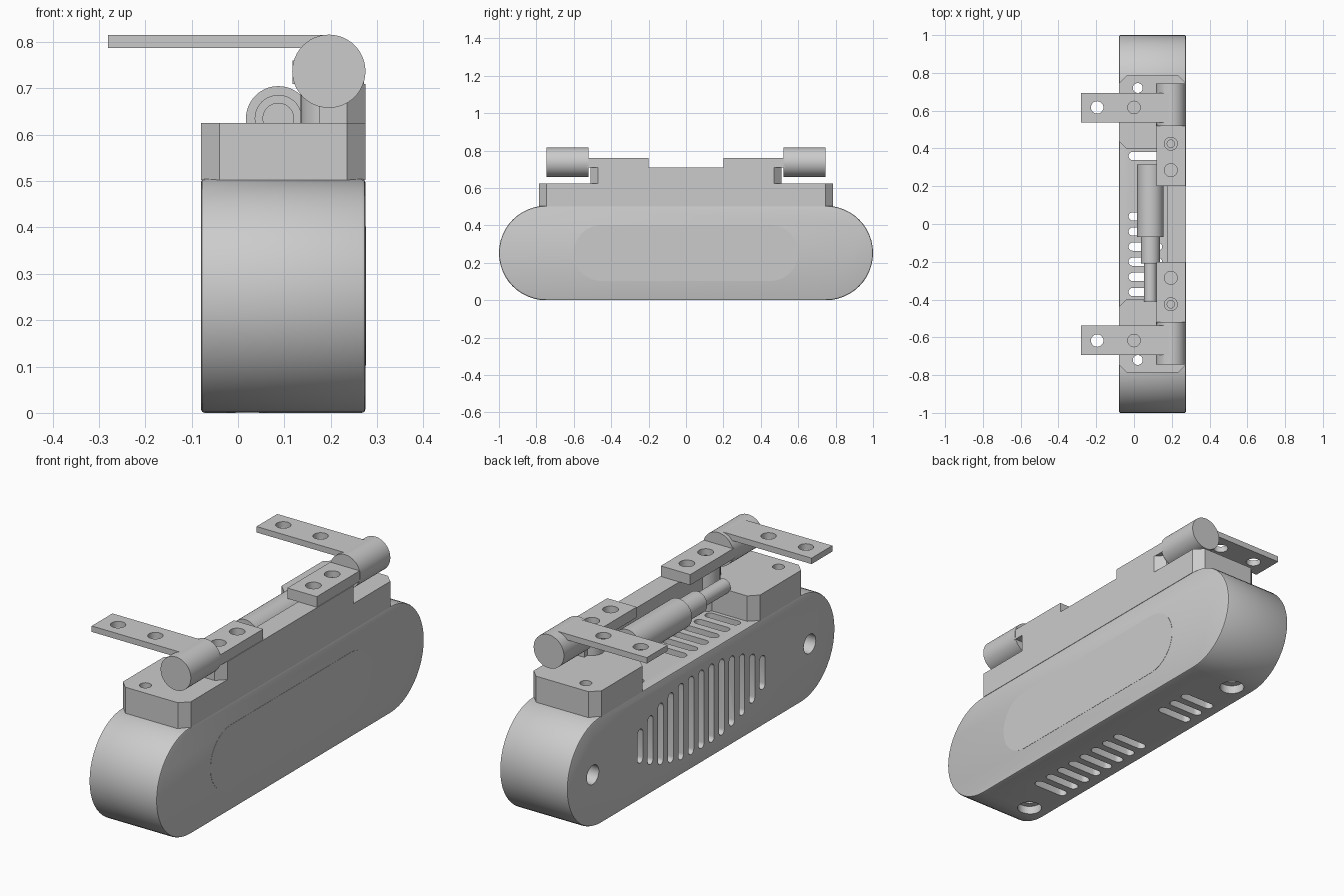
import bpy, bmesh, math
from mathutils import Vector

cube = bpy.data.objects.get("Cube")
if cube:
    bpy.data.objects.remove(cube, do_unlink=True)

grey = bpy.data.materials.new("plain grey")
grey.use_nodes = True
COLOR = (0.6, 0.6, 0.6, 1)
grey.diffuse_color = COLOR
grey.node_tree.nodes["Principled BSDF"].inputs["Base Color"].default_value = COLOR


def place(axis, u, v, w):
    return {"x": (w, u, v), "y": (u, w, v), "z": (u, v, w)}[axis]


def add_prism(bm, axis, pts, lo, hi):
    """Extrude a closed outline along an axis."""
    bottom = [bm.verts.new(place(axis, u, v, lo)) for u, v in pts]
    top = [bm.verts.new(place(axis, u, v, hi)) for u, v in pts]
    bm.faces.new(bottom[::-1])
    bm.faces.new(top)
    for i in range(len(pts)):
        j = (i + 1) % len(pts)
        bm.faces.new((bottom[i], bottom[j], top[j], top[i]))


def stadium(cu, cv, half, r, n=12, upright=False):
    """Rounded slot outline; half is the distance from centre to arc centre."""
    pts = []
    for side, start in ((1, -math.pi / 2), (-1, math.pi / 2)):
        for i in range(n + 1):
            a = start + math.pi * i / n
            p = (side * half + r * math.cos(a), r * math.sin(a))
            pts.append((cu - p[1], cv + p[0]) if upright else (cu + p[0], cv + p[1]))
    return pts


def circle(cu, cv, r, n=32):
    return [(cu + r * math.cos(2 * math.pi * i / n),
             cv + r * math.sin(2 * math.pi * i / n)) for i in range(n)]


def rect(u0, u1, v0, v1):
    return [(u0, v0), (u1, v0), (u1, v1), (u0, v1)]


def build(name, prisms):
    bm = bmesh.new()
    for p in prisms:
        add_prism(bm, *p)
    bmesh.ops.recalc_face_normals(bm, faces=bm.faces)
    mesh = bpy.data.meshes.new(name)
    bm.to_mesh(mesh)
    bm.free()
    mesh.materials.append(grey)
    ob = bpy.data.objects.new(name, mesh)
    bpy.context.collection.objects.link(ob)
    return ob


def select(ob):
    bpy.ops.object.select_all(action="DESELECT")
    ob.select_set(True)
    bpy.context.view_layer.objects.active = ob


def apply(ob, mod):
    select(ob)
    bpy.ops.object.modifier_apply(modifier=mod.name)


def cut(ob, prisms):
    cutter = build("cutter", prisms)
    cutter.hide_render = True
    mod = ob.modifiers.new("cut", "BOOLEAN")
    mod.operation, mod.solver, mod.object = "DIFFERENCE", "EXACT", cutter
    apply(ob, mod)
    bpy.data.objects.remove(cutter, do_unlink=True)


def bevel(ob, width):
    mod = ob.modifiers.new("bevel", "BEVEL")
    mod.width, mod.segments, mod.limit_method = width, 2, "ANGLE"
    mod.angle_limit = math.radians(40)
    apply(ob, mod)


def smooth(ob):
    select(ob)
    bpy.ops.object.shade_smooth_by_angle(angle=math.radians(30))


X0, X1 = -0.08, 0.275
BODY_TOP, PLATE_TOP, WALL_TOP = 0.505, 0.625, 0.71
R = BODY_TOP / 2

# Housing with rounded ends
body = build("housing", [("x", stadium(0, R, 1 - R, R, 24), X0, X1)])
bevel(body, 0.008)

# Vent slots through top and bottom, upright slots on the side, screw recesses
vents = [("z", stadium(0.06, -0.52 + 0.08 * k, 0.067, 0.022, 8), -0.1, 0.6)
         for k in range(14) if k not in (8, 9, 10)]
heights = (0.37, 0.37, 0.36, 0.33, 0.29, 0.23, 0.16)
side_slots = [("x", stadium(0.076 * k, R, heights[abs(k)] / 2 - 0.02, 0.02, 8, True),
               X0 - 0.1, X0 + 0.045) for k in range(-6, 7)]
recesses = []
for s in (-1, 1):
    recesses += [("x", circle(s * 0.81, R, 0.045), X0 - 0.1, X0 + 0.08),
                 ("z", circle(0.02, s * 0.72, 0.055), -0.1, 0.04)]
cut(body, vents + side_slots + recesses)
through = [("z", circle(0.02, s * 0.72, 0.026), -0.2, 0.8) for s in (-1, 1)]
cut(body, through)
smooth(body)

# Faint rounded cover panel on the plain side
build("side_panel", [("x", stadium(0, R, 0.45, 0.15, 16), X1 - 0.01, X1 + 0.001)])

# C-shaped base plate with chamfered corners
C = 0.04
half = [(0.175, 0.4), (X0 + C, 0.4), (X0, 0.4 + C), (X0, 0.785 - C),
        (X0 + C, 0.785), (X1 - C, 0.785), (X1, 0.785 - C)]
outline = half + [(x, -y) for x, y in reversed(half)]
plate = build("base_plate", [("z", outline, BODY_TOP - 0.003, PLATE_TOP)])
cut(plate, through)

# Raised rear wall carrying the hinges
wall_half = [(0.175, 0.51), (X1 - C, 0.51), (X1, 0.51 - C)]
build("rear_wall", [("z", wall_half + [(x, -y) for x, y in reversed(wall_half)],
                     PLATE_TOP - 0.005, WALL_TOP)])

# Damper: three telescoping cylinders
for name, r, lo, hi in (("damper_body", 0.07, -0.07, 0.315),
                        ("damper_sleeve", 0.051, -0.21, -0.065),
                        ("damper_rod", 0.034, -0.41, -0.205)):
    smooth(build(name, [("y", circle(0.087, 0.635, r, 40), lo, hi)]))

# Hinges, mirrored front and back
for side, s in (("front", -1), ("back", 1)):
    def span(a, b):
        return min(s * a, s * b), max(s * a, s * b)

    post = build(side + "_hinge_post", [("z", circle(0.195, s * 0.43, 0.06),
                                         BODY_TOP, WALL_TOP)])
    smooth(post)

    leaf = build(side + "_hinge_leaf",
                 [("z", rect(0.118, 0.272, *span(0.2, 0.53)), WALL_TOP, 0.76)])
    cut(leaf, [("z", circle(0.195, s * y, 0.034), WALL_TOP + 0.003, 0.9)
               for y in (0.285, 0.425)])
    smooth(leaf)
    screw = build(side + "_hinge_screw",
                  [("z", circle(0.195, s * 0.425, 0.022), WALL_TOP, 0.735)])
    smooth(screw)

    barrel = build(side + "_hinge_barrel",
                   [("y", circle(0.196, 0.737, 0.079, 48), *span(0.52, 0.745))])
    smooth(barrel)

    arm = build(side + "_hinge_arm",
                [("z", rect(-0.28, 0.196, *span(0.538, 0.693)), 0.787, 0.815)])
    cut(arm, [("z", circle(x, s * 0.617, 0.033), 0.7, 0.9) for x in (-0.195, 0.0)])
    smooth(arm)
